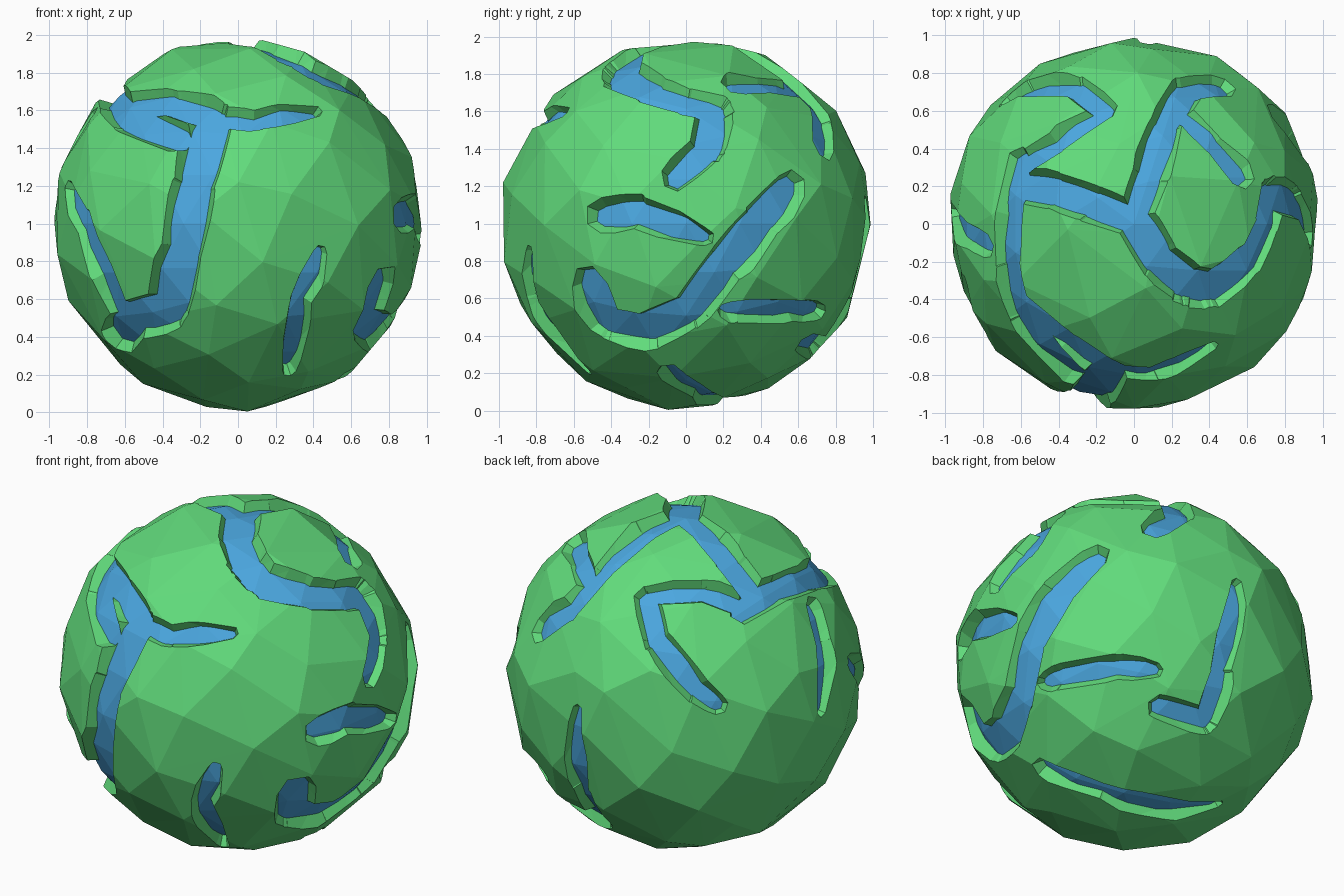
import bpy, bmesh, math, random
from mathutils import Vector

random.seed(4)
scene = bpy.context.scene
if "Cube" in bpy.data.objects:
    bpy.data.objects.remove(bpy.data.objects["Cube"], do_unlink=True)

CENTRE = Vector((0, 0, 1))
WATER_RADIUS = 0.935


def material(name, colour):
    mat = bpy.data.materials.new(name)
    mat.use_nodes = True
    mat.diffuse_color = (*colour, 1)
    mat.node_tree.nodes["Principled BSDF"].inputs["Base Color"].default_value = (*colour, 1)
    return mat


def add_object(name, bm, mat):
    mesh = bpy.data.meshes.new(name)
    bm.to_mesh(mesh)
    bm.free()
    mesh.materials.append(mat)
    obj = bpy.data.objects.new(name, mesh)
    obj.location = CENTRE
    scene.collection.objects.link(obj)
    return obj


grass = material("grass green", (0.12, 0.71, 0.2))
blue = material("water blue", (0.07, 0.385, 0.74))

# Water: a faceted ball that shows at the bottom of every valley
bm = bmesh.new()
bmesh.ops.create_icosphere(bm, subdivisions=3, radius=WATER_RADIUS)
water = add_object("water", bm, blue)

# Land: the hull of an uneven spiral of points, slightly larger than the water
bm = bmesh.new()
COUNT = 100
golden = math.pi * (3 - math.sqrt(5))
for i in range(COUNT):
    z = 1 - 2 * (i + 0.5) / COUNT
    ring = math.sqrt(1 - z * z)
    point = Vector((ring * math.cos(i * golden), ring * math.sin(i * golden), z))
    jitter = Vector([random.uniform(-0.07, 0.07) for _ in range(3)])
    bm.verts.new((point + jitter).normalized() * random.uniform(0.985, 1.005))
bmesh.ops.convex_hull(bm, input=bm.verts[:])
bmesh.ops.delete(bm, geom=[v for v in bm.verts if not v.link_faces], context="VERTS")
bmesh.ops.recalc_face_normals(bm, faces=bm.faces[:])
land = add_object("land", bm, grass)

# Sides of the ball on which valleys are laid out: azimuth, elevation
FRONT, SIDE, TOP = (-90, 0), (0, 0), (-90, 90)
BACK_LEFT, BACK_UNDER = (135, 25), (45, -25)

cutter_bm = bmesh.new()


def direction(side, u, v):
    """Unit vector for a place (u, v) on the given side of the ball."""
    az, el = map(math.radians, side)
    out = Vector((math.cos(el) * math.cos(az), math.cos(el) * math.sin(az), math.sin(el)))
    right = Vector((-math.sin(az), math.cos(az), 0))
    u, v = u / 0.945, v / 0.945
    depth = math.sqrt(max(0, 1 - u * u - v * v))
    return (right * u + out.cross(right) * v + out * depth).normalized()


def flared_post(axis, width):
    """Points of a post that widens outwards, giving sloping valley walls."""
    across = axis.orthogonal().normalized()
    along = axis.cross(across)
    turn = random.random() * math.tau
    low, high = random.uniform(0.85, 0.87), random.uniform(1.12, 1.14)
    points = []
    for radius, size in ((low, max(0.004, width - 0.04)), (high, width + 0.13)):
        for k in range(6):
            a = turn + k * math.tau / 6
            points.append(axis * radius + (across * math.cos(a) + along * math.sin(a)) * size)
    return points


def valley(side, width, path, tip=None):
    """Chain of hulls along a path; the last point may narrow to a tip."""
    axes = [direction(side, u, v) for u, v in path]
    widths = [width] * len(axes)
    if tip is not None:
        widths[-1] = tip
    for i in range(len(axes) - 1):
        points = flared_post(axes[i], widths[i]) + flared_post(axes[i + 1], widths[i + 1])
        verts = [cutter_bm.verts.new(p) for p in points]
        bmesh.ops.convex_hull(cutter_bm, input=verts)


# Valleys on the front
valley(FRONT, 0.09, [(-.13, .54), (-.23, .2), (-.29, -.15), (-.36, -.45), (-.55, -.5), (-.62, -.58)])
valley(FRONT, 0.06, [(-.6, -.48), (-.7, -.25), (-.8, 0), (-.88, .18)], tip=0)
valley(FRONT, 0.06, [(-.13, .56), (-.35, .63), (-.6, .61)])
valley(FRONT, 0.03, [(-.1, .55), (.08, .53), (.4, .58)], tip=-0.05)
valley(FRONT, 0.02, [(.32, -.4), (.43, -.15)], tip=-0.03)
valley(FRONT, 0.02, [(.32, -.4), (.26, -.75)], tip=-0.05)

# Valleys over the top
valley(TOP, 0.08, [(0, .02), (.13, -.18), (.28, -.32), (.43, -.34), (.6, -.18)])
valley(TOP, 0.06, [(0, .02), (.08, .25), (.17, .52), (.28, .7), (.46, .72)])
valley(TOP, 0.05, [(.25, .58), (.42, .42), (.55, .26)])
valley(TOP, 0.07, [(0, .02), (-.22, .1), (-.42, .17), (-.6, .2)])
valley(TOP, 0.06, [(-.6, .32), (-.64, .05), (-.65, -.2), (-.58, -.5), (-.3, -.78)])
valley(TOP, 0.04, [(-.6, .3), (-.4, .42), (-.17, .58)])
valley(TOP, 0.05, [(-.16, .6), (-.3, .71), (-.55, .7), (-.66, .64)], tip=0)

# Valleys on the side
valley(SIDE, 0.07, [(-.36, .8), (-.2, .7), (0, .64), (.15, .6), (.12, .4), (-.05, .24)], tip=0.05)
valley(SIDE, 0.06, [(-.44, .04), (-.25, .06), (.1, -.07)], tip=-0.03)
valley(SIDE, 0.085, [(-.5, -.32), (-.42, -.52), (-.2, -.56), (.02, -.46), (.2, -.22), (.4, .02), (.55, .2)], tip=0.06)
valley(SIDE, 0.03, [(.3, -.45), (.58, -.45), (.7, -.46)], tip=-0.03)
valley(SIDE, 0.03, [(.33, -.45), (.2, -.45)], tip=-0.04)

# Valleys at the back and underneath
valley(BACK_LEFT, 0.035, [(.62, .3), (.65, .1), (.62, -.25)], tip=-0.02)
valley(BACK_UNDER, 0.045, [(.2, -.28), (.44, -.35), (.53, -.1)])
valley(BACK_UNDER, 0.03, [(.53, -.08), (.62, .4)], tip=-0.05)
valley(BACK_UNDER, 0.015, [(-.45, -.55), (-.14, -.7), (.45, -.77)], tip=-0.04)

loose = [v for v in cutter_bm.verts if not v.link_faces]
bmesh.ops.delete(cutter_bm, geom=loose, context="VERTS")
bmesh.ops.recalc_face_normals(cutter_bm, faces=cutter_bm.faces[:])
cutter = add_object("valley_cutter", cutter_bm, grass)
cutter.hide_render = True

# Carve the valleys out of the land, then drop the cutter
carve = land.modifiers.new("carve valleys", "BOOLEAN")
carve.operation = "DIFFERENCE"
carve.solver = "EXACT"
carve.use_self = True
carve.object = cutter
bpy.context.view_layer.update()
carved = bpy.data.meshes.new_from_object(land.evaluated_get(bpy.context.evaluated_depsgraph_get()))
land.modifiers.clear()
land.data = carved
bpy.data.objects.remove(cutter, do_unlink=True)
for obj in (land, water):
    obj.data.shade_flat()
